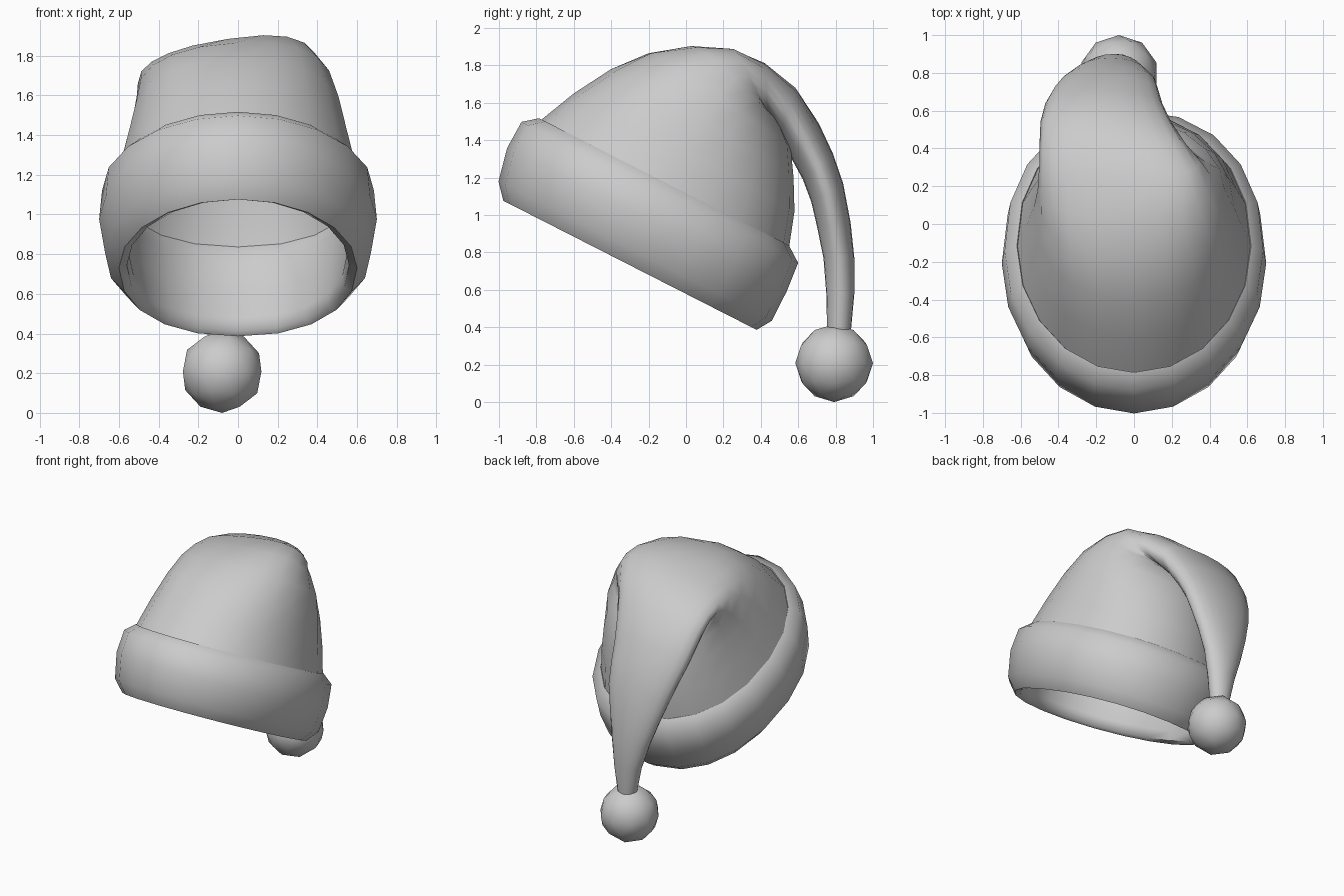
import bpy
import bmesh
import math
from mathutils import Vector

cube = bpy.data.objects.get("Cube")
if cube:
    bpy.data.objects.remove(cube)

SIDES = 20

grey = bpy.data.materials.new("plain grey")
grey.use_nodes = True
grey.diffuse_color = (0.6, 0.6, 0.6, 1)
grey.node_tree.nodes["Principled BSDF"].inputs["Base Color"].default_value = (0.6, 0.6, 0.6, 1)


def finish(name, bm, angle):
    bmesh.ops.recalc_face_normals(bm, faces=bm.faces)
    mesh = bpy.data.meshes.new(name)
    bm.to_mesh(mesh)
    bm.free()
    obj = bpy.data.objects.new(name, mesh)
    bpy.context.collection.objects.link(obj)
    mesh.materials.append(grey)
    bpy.ops.object.select_all(action="DESELECT")
    obj.select_set(True)
    bpy.context.view_layer.objects.active = obj
    bpy.ops.object.shade_smooth_by_angle(angle=math.radians(angle))
    return obj


def loft(rings, closed=False):
    """Bridge successive rings of points with quads."""
    bm = bmesh.new()
    loops = [[bm.verts.new(p) for p in ring] for ring in rings]
    pairs = list(zip(loops, loops[1:]))
    if closed:
        pairs.append((loops[-1], loops[0]))
    for a, b in pairs:
        for i in range(SIDES):
            j = (i + 1) % SIDES
            bm.faces.new((a[i], a[j], b[j], b[i]))
    return bm


def section(outer, inner, cx, rx, power=1.0, roll=0.0, back=1.0):
    """Oval ring spanning two (y, z) points; power and back square off its halves."""
    a, b = Vector((0, *outer)), Vector((0, *inner))
    mid, half = (a + b) / 2, (a - b) / 2
    ring = []
    for i in range(SIDES):
        t = 2 * math.pi * i / SIDES
        e = power if math.cos(t) > 0 else back
        c, s = (math.copysign(abs(f(t)) ** e, f(t)) for f in (math.cos, math.sin))
        p = mid + half * c + Vector((cx + rx * s, 0, 0))
        p.z += roll * rx * s * (1 + c) / 2
        ring.append(p)
    return ring


# Turned-up cuff: tilted ring, profile of (height, centre shift, length, width)
base = Vector((-0.295, 0.74))
along, up = Vector((0.891, -0.454)), Vector((0.454, 0.891))
cuff_profile = [
    (0.38, -0.04, 0.71, 0.58), (0.22, -0.02, 0.72, 0.575), (0.07, 0.0, 0.715, 0.55),
    (0.005, 0.0, 0.73, 0.56), (-0.01, 0.0, 0.76, 0.60), (0.07, -0.01, 0.82, 0.67),
    (0.25, -0.03, 0.84, 0.70), (0.41, -0.035, 0.83, 0.685), (0.47, -0.04, 0.75, 0.62),
]
cuff = []
for h, shift, length, width in cuff_profile:
    mid = base + up * h + along * shift
    cuff.append(section(mid - along * length, mid + along * length, 0, width, back=0.91))
finish("cuff", loft(cuff, closed=True), 60)

# Cloth body folding over into a tapering tail
body = [
    section((-0.785, 1.50), (0.55, 0.82), 0, 0.618, 0.98, back=0.92),
    section((-0.60, 1.65), (0.58, 1.02), 0, 0.57, 0.92, back=0.95),
    section((-0.40, 1.78), (0.575, 1.20), 0, 0.53, 0.88),
    section((-0.20, 1.865), (0.56, 1.36), -0.015, 0.495, 0.85, 0.06, 1.06),
    section((0.02, 1.885), (0.50, 1.50), -0.05, 0.455, 0.8, 0.15, 1.08),
    section((0.24, 1.865), (0.43, 1.56), -0.075, 0.425, 0.8, 0.18),
    section((0.42, 1.80), (0.44, 1.52), -0.115, 0.385, 0.85, 0.13),
    section((0.585, 1.68), (0.50, 1.42), -0.15, 0.345, 0.9, 0.06),
    section((0.71, 1.49), (0.565, 1.30), -0.16, 0.31),
    section((0.785, 1.33), (0.625, 1.19), -0.15, 0.28),
    section((0.84, 1.17), (0.67, 1.07), -0.135, 0.25),
    section((0.88, 0.96), (0.70, 0.94), -0.125, 0.20),
    section((0.90, 0.77), (0.735, 0.77), -0.11, 0.15),
    section((0.90, 0.58), (0.75, 0.58), -0.09, 0.105),
    section((0.88, 0.36), (0.755, 0.36), -0.08, 0.065),
]
finish("body_and_tail", loft(body), 80)

# Bobble on the end of the tail
bm = bmesh.new()
bmesh.ops.create_icosphere(bm, subdivisions=2, radius=0.208)
bmesh.ops.translate(bm, verts=bm.verts, vec=(-0.08, 0.792, 0.208))
finish("bobble", bm, 60)
